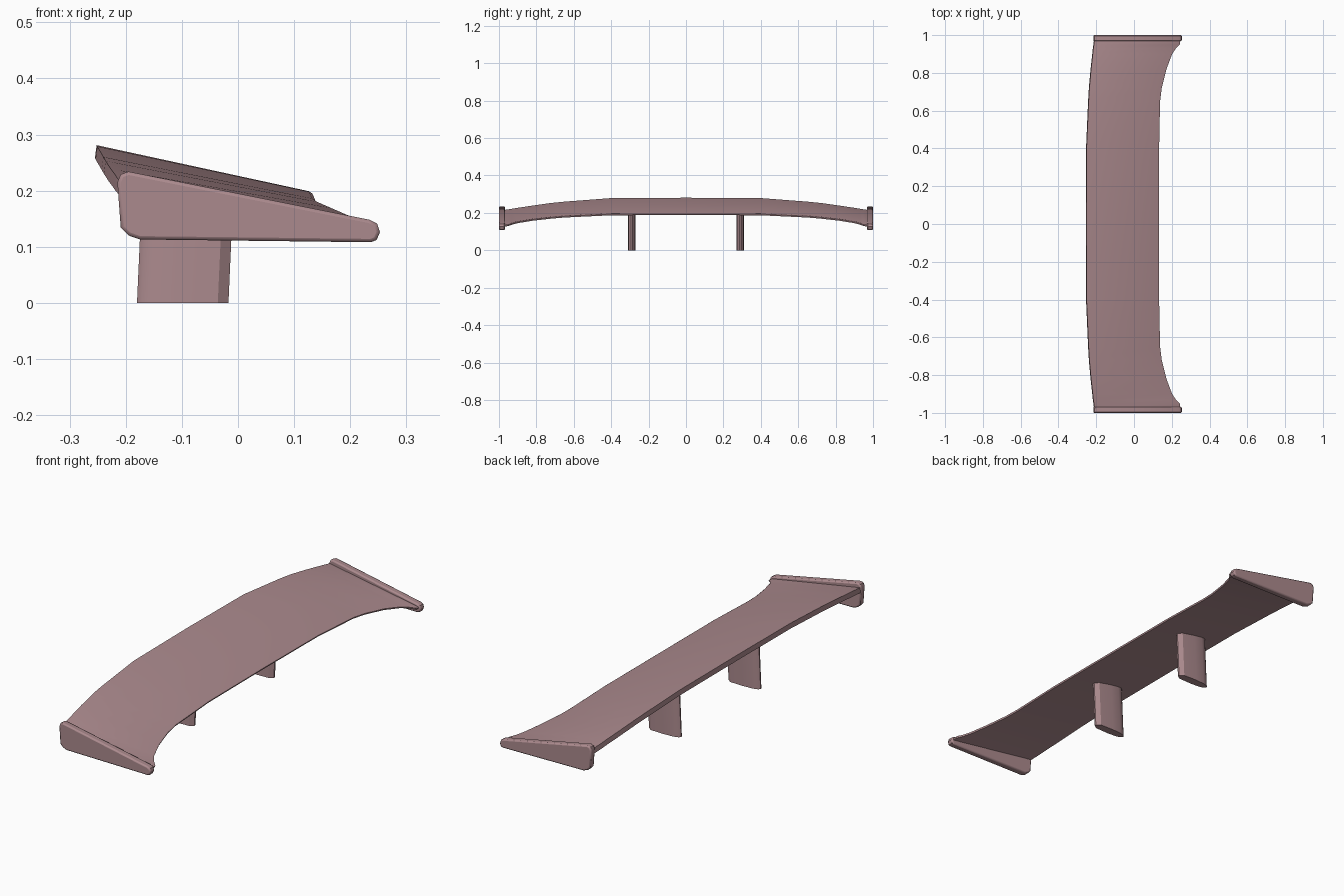
import bpy, bmesh, math

cube = bpy.data.objects.get("Cube")
if cube:
    bpy.data.objects.remove(cube, do_unlink=True)

paint = bpy.data.materials.new("dusty_rose_paint")
paint.use_nodes = True
colour = (0.41, 0.255, 0.27, 1)
paint.diffuse_color = colour
paint.node_tree.nodes["Principled BSDF"].inputs["Base Color"].default_value = colour


def loft(name, rings, angle=30, bevel=0):
    """Skin a list of equal-length closed rings and cap both ends."""
    bm = bmesh.new()
    loops = [[bm.verts.new(p) for p in ring] for ring in rings]
    n = len(loops[0])
    for a, b in zip(loops, loops[1:]):
        for i in range(n):
            j = (i + 1) % n
            bm.faces.new((a[i], a[j], b[j], b[i]))
    bm.faces.new(loops[0])
    bm.faces.new(loops[-1])
    bmesh.ops.recalc_face_normals(bm, faces=bm.faces)
    mesh = bpy.data.meshes.new(name)
    bm.to_mesh(mesh)
    bm.free()
    mesh.materials.append(paint)
    obj = bpy.data.objects.new(name, mesh)
    bpy.context.collection.objects.link(obj)
    bpy.ops.object.select_all(action='DESELECT')
    obj.select_set(True)
    bpy.context.view_layer.objects.active = obj
    bpy.ops.object.shade_smooth_by_angle(angle=math.radians(angle))
    if bevel:
        mod = obj.modifiers.new("rounded_rim", 'BEVEL')
        mod.width = bevel
        mod.segments = 2
        mod.limit_method = 'ANGLE'
        mod.angle_limit = math.radians(60)
    return obj


# Wing half-span stations: y, high edge x and z, low edge x and z
stations = [
    (0.00, -0.252, 0.281, 0.132, 0.199),
    (0.40, -0.251, 0.279, 0.133, 0.198),
    (0.65, -0.240, 0.260, 0.138, 0.186),
    (0.72, -0.236, 0.253, 0.147, 0.180),
    (0.82, -0.227, 0.239, 0.172, 0.169),
    (0.90, -0.218, 0.227, 0.202, 0.156),
    (0.93, -0.215, 0.222, 0.222, 0.148),
    (0.95, -0.212, 0.219, 0.243, 0.141),
    (0.975, -0.209, 0.215, 0.246, 0.136),
]


def wing_section(side, y, xh, zh, xl, zl):
    y *= side
    return [(xh, y, zh), (xl - 0.006, y, zl), (xl, y, zl - 0.004),
            (xl - 0.003, y, zl - 0.011), (xh - 0.003, y, zh - 0.023)]


rings = [wing_section(-1, *s) for s in reversed(stations[1:])]
rings += [wing_section(1, *s) for s in stations]
loft("wing", rings)

# End plates with softened rims
plate = [(-0.215, 0.215), (-0.209, 0.229), (-0.195, 0.234), (0.235, 0.148),
         (0.248, 0.141), (0.253, 0.126), (0.247, 0.112), (0.237, 0.108),
         (-0.175, 0.113), (-0.195, 0.120), (-0.209, 0.134)]
# Support strut half-section: x and half thickness
strut = [(-0.180, 0.003), (-0.172, 0.011), (-0.150, 0.017), (-0.105, 0.020),
         (-0.036, 0.018), (-0.017, 0.004)]

for label, side in (("left", 1), ("right", -1)):
    loft(label + "_end_plate",
         [[(x, side * y, z) for x, z in plate] for y in (0.968, 1.0)],
         angle=40, bevel=0.006)

for label, side in (("rear", 1), ("front", -1)):
    outline = strut + [(x, -t) for x, t in reversed(strut)]
    foot = [(x, side * 0.29 + t, 0) for x, t in outline]
    # Tops follow the sloping underside of the wing
    head = []
    for x, y, _ in foot:
        z = 0.263 - 0.18 * (x + 0.255)
        head.append((x + 0.045 * z, y, z))
    loft(label + "_support", [foot, head], angle=32)
